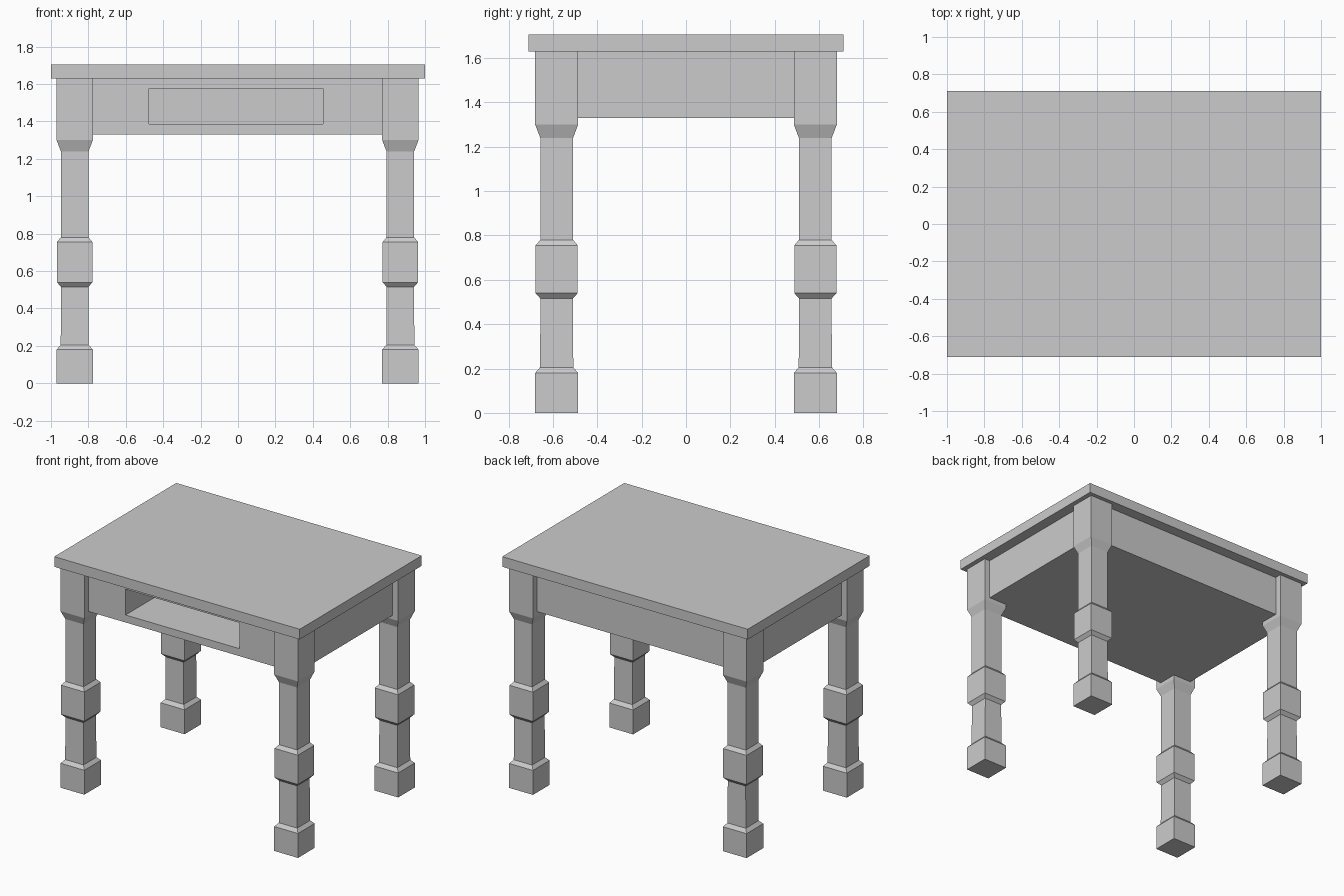
import bpy
import bmesh

old = bpy.data.objects.get("Cube")
if old:
    bpy.data.objects.remove(old, do_unlink=True)

grey = bpy.data.materials.new("plain grey")
grey.use_nodes = True
grey.diffuse_color = (0.6, 0.6, 0.6, 1)
grey.node_tree.nodes["Principled BSDF"].inputs["Base Color"].default_value = (0.6, 0.6, 0.6, 1)


def finish(name, bm):
    bmesh.ops.recalc_face_normals(bm, faces=bm.faces)
    mesh = bpy.data.meshes.new(name)
    bm.to_mesh(mesh)
    bm.free()
    mesh.materials.append(grey)
    obj = bpy.data.objects.new(name, mesh)
    bpy.context.collection.objects.link(obj)
    return obj


def box(name, low, high):
    bm = bmesh.new()
    bmesh.ops.create_cube(bm, size=1)
    for v in bm.verts:
        v.co = [h if c > 0 else l for c, l, h in zip(v.co, low, high)]
    return finish(name, bm)


# Square leg profile: (height, half width)
LEG = [(0, 0.097), (0.18, 0.097), (0.205, 0.075), (0.515, 0.073),
       (0.54, 0.095), (0.755, 0.095), (0.78, 0.074), (1.24, 0.074),
       (1.30, 0.097), (1.63, 0.097)]


def leg(name, x, y):
    bm = bmesh.new()
    rings = [[bm.verts.new((x + sx * w, y + sy * w, z))
              for sx, sy in ((-1, -1), (1, -1), (1, 1), (-1, 1))]
             for z, w in LEG]
    for a, b in zip(rings, rings[1:]):
        for i in range(4):
            j = (i + 1) % 4
            bm.faces.new((a[i], a[j], b[j], b[i]))
    bm.faces.new(rings[0])
    bm.faces.new(rings[-1])
    return finish(name, bm)


for side, x in (("right", -0.873), ("left", 0.868)):
    for end, y in (("front", -0.583), ("back", 0.583)):
        leg(f"{end}_{side}_leg", x, y)

# Table top
box("table_top", (-1, -0.71, 1.63), (1, 0.71, 1.705))

# Apron with an open drawer compartment in the front
apron = box("apron", (-0.925, -0.63, 1.33), (0.92, 0.63, 1.63))
cutter = box("drawer_cutter", (-0.475, -0.8, 1.385), (0.455, 0.5, 1.575))
cutter.hide_render = True
cut = apron.modifiers.new("drawer opening", "BOOLEAN")
cut.operation = "DIFFERENCE"
cut.solver = "EXACT"
cut.object = cutter
bpy.context.view_layer.objects.active = apron
bpy.ops.object.modifier_apply(modifier=cut.name)
bpy.data.objects.remove(cutter, do_unlink=True)
